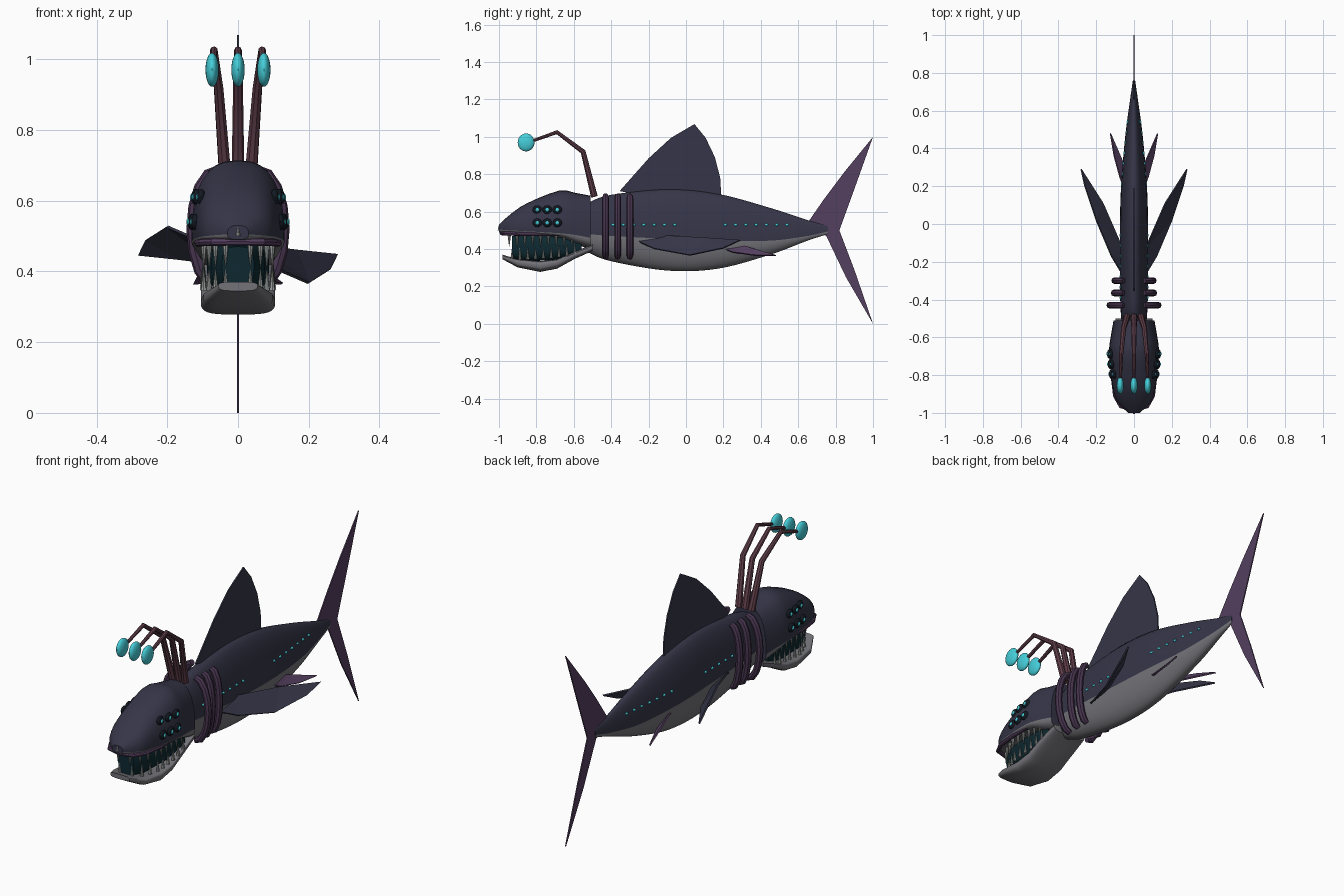
import bpy, bmesh, math
from mathutils import Vector

cube = bpy.data.objects.get("Cube")
if cube:
    bpy.data.objects.remove(cube)


def material(name, r, g, b):
    m = bpy.data.materials.new(name)
    m.use_nodes = True
    m.diffuse_color = (r, g, b, 1)
    m.node_tree.nodes["Principled BSDF"].inputs["Base Color"].default_value = (r, g, b, 1)
    return m


NAVY = material("dark navy skin", .036, .036, .065)
GREY = material("grey belly", .17, .17, .19)
PURPLE = material("purple fin", .09, .05, .115)
GILL = material("dark plum gill", .065, .036, .08)
STALK = material("red brown stalk", .12, .05, .068)
GLOW = material("cyan glow", .06, .62, .7)
MOUTH = material("deep teal mouth", .004, .022, .03)
TOOTH = material("pale tooth", .32, .35, .34)
SOCKET = material("black eye socket", .006, .01, .016)


def finish(bm, name, mats, smooth=True):
    bmesh.ops.recalc_face_normals(bm, faces=bm.faces[:])
    me = bpy.data.meshes.new(name)
    bm.to_mesh(me)
    bm.free()
    for m in mats:
        me.materials.append(m)
    ob = bpy.data.objects.new(name, me)
    bpy.context.collection.objects.link(ob)
    if smooth:
        select(ob)
        bpy.ops.object.shade_smooth_by_angle(angle=math.radians(40))
    return ob


def select(ob):
    bpy.ops.object.select_all(action='DESELECT')
    ob.select_set(True)
    bpy.context.view_layer.objects.active = ob


def refine(rows, steps):
    """Catmull-Rom interpolation of profile rows."""
    out = []
    for i in range(len(rows) - 1):
        p = [Vector(rows[min(max(i + k, 0), len(rows) - 1)]) for k in (-1, 0, 1, 2)]
        for s in range(steps):
            t = s / steps
            out.append((p[1] * 2 + (p[2] - p[0]) * t
                        + (p[0] * 2 - p[1] * 5 + p[2] * 4 - p[3]) * t ** 2
                        + (p[1] * 3 - p[0] - p[2] * 3 + p[3]) * t ** 3) / 2)
    return out + [Vector(rows[-1])]


def surface_x(rows, y, z, power):
    """Half width of a loft at a given place."""
    _, w, top, mid, low = min(rows, key=lambda r: abs(r[0] - y))
    h = min(abs(z - mid) / (top - mid if z > mid else mid - low), 1)
    return w * (1 - h ** power) ** (1 / power)


def loft(name, rows, power, mats, sides=32):
    """Rows are y, half width, top, widest height, bottom; lower half takes the last material."""
    bm = bmesh.new()
    rings = []
    for y, w, top, mid, low in rows:
        ring = []
        for k in range(sides):
            a = math.tau * k / sides
            c, s = math.cos(a), math.sin(a)
            if abs(s) < 1e-6:
                s = 0
            x = math.copysign(abs(c) ** (2 / power), c) * w
            z = mid + math.copysign(abs(s) ** (2 / power), s) * (top - mid if s > 0 else mid - low)
            ring.append(bm.verts.new((x, y, z)))
        rings.append(ring)
    for a, b in zip(rings, rings[1:]):
        for k in range(sides):
            n = (k + 1) % sides
            f = bm.faces.new((a[k], a[n], b[n], b[k]))
            f.material_index = 0 if k < sides // 2 else len(mats) - 1
    for ring in (rings[0], rings[-1]):
        bm.faces.new(ring)
    return finish(bm, name, mats)


def fin(name, points, mat, thick):
    bm = bmesh.new()
    bm.faces.new([bm.verts.new(p) for p in points])
    bmesh.ops.triangulate(bm, faces=bm.faces[:])
    ob = finish(bm, name, [mat], False)
    mod = ob.modifiers.new("thickness", 'SOLIDIFY')
    mod.thickness, mod.offset = thick, 0
    return ob


def tube(name, points, radii, mat, kind='POLY'):
    cu = bpy.data.curves.new(name, 'CURVE')
    cu.dimensions = '3D'
    cu.bevel_depth, cu.bevel_resolution = 1, 2
    cu.use_fill_caps = True
    sp = cu.splines.new(kind)
    sp.points.add(len(points) - 1)
    for p, co, r in zip(sp.points, points, radii):
        p.co, p.radius = (*co, 1), r
    cu.materials.append(mat)
    ob = bpy.data.objects.new(name, cu)
    bpy.context.collection.objects.link(ob)
    select(ob)
    bpy.ops.object.convert(target='MESH')
    bpy.ops.object.shade_smooth_by_angle(angle=math.radians(40))
    return ob


def ball(name, centre, size, mat, seg=16):
    bm = bmesh.new()
    bmesh.ops.create_uvsphere(bm, u_segments=seg, v_segments=seg // 2 + 2, radius=1)
    for v in bm.verts:
        v.co = Vector(centre) + Vector([c * s for c, s in zip(v.co, size)])
    return finish(bm, name, [mat])


def tooth(name, x, y, z, length, r=.009):
    bm = bmesh.new()
    bmesh.ops.create_cone(bm, cap_ends=True, segments=8, radius1=r, radius2=.001, depth=abs(length))
    for v in bm.verts:
        v.co = (v.co.x + x, v.co.y + y, z + (v.co.z + abs(length) / 2) * math.copysign(1, length))
    return finish(bm, name, [TOOTH])


# Body, head, jaw and mouth
body_rows = refine([
    (-.52, .066, .65, .48, .38), (-.4, .073, .69, .47, .335), (-.1, .075, .72, .455, .285),
    (.17, .07, .695, .445, .295), (.45, .048, .62, .445, .37), (.65, .022, .555, .47, .445),
    (.76, .006, .525, .495, .48)], 6)
loft("body", body_rows, 2, [NAVY, GREY])
head_rows = refine([
    (-1, .03, .53, .505, .49), (-.94, .09, .585, .5, .483), (-.85, .115, .645, .495, .475),
    (-.68, .132, .712, .485, .462), (-.59, .122, .70, .475, .425), (-.51, .108, .685, .46, .40)], 3)
loft("upper_head", head_rows, 2.6, [NAVY, GREY])
loft("lower_jaw", [
    (-.98, .055, .37, .36, .345), (-.9, .098, .345, .33, .302), (-.78, .105, .335, .315, .278),
    (-.69, .105, .345, .33, .295), (-.6, .104, .385, .37, .345), (-.5, .098, .425, .41, .39)],
    3.5, [GREY])
loft("mouth_interior", [(-.93, .045, .47, .42, .35), (-.86, .075, .48, .42, .335),
                        (-.7, .088, .475, .42, .34), (-.56, .085, .46, .42, .37)], 3, [MOUTH])

# Upper lip
lip_side = [(.112, -.67, .475), (.113, -.8, .48), (.1, -.91, .482), (.07, -.965, .483)]
lip = lip_side + [(0, -.985, .484)] + [(-x, y, z) for x, y, z in reversed(lip_side)]
tube("upper_lip", lip, [.006] + [.011] * (len(lip) - 2) + [.006], PURPLE)
tooth("snout_tooth", 0, -1, .5, .027, .007)

# Teeth around both jaws
for side in (-1, 1):
    for i in range(9):
        t = i / 8
        x = side * (.035 + .063 * min(1, t * 2.6) ** .7)
        y = -.945 + .335 * t
        tooth("upper_tooth", x, y, .475, -.062)
        tooth("lower_tooth", x, y + .015, .345 + .03 * t ** 3, .06)

# Eyes, three columns in two rows on each side
for side in (-1, 1):
    for y in (-.795, -.742, -.688):
        for z in (.61, .54):
            x = surface_x(head_rows, y, z, 2.6)
            ball("eye_socket", (side * x, y, z), (.012, .025, .023), SOCKET)
            ball("eye_glow", (side * (x + .008), y, z), (.008, .011, .011), GLOW, 10)

# Gill arches
for side in (-1, 1):
    for y, bulge in ((-.43, .128), (-.365, .105), (-.3, .102)):
        arch = []
        for i in range(9):
            a = math.pi * (i / 8 - .5)
            arch.append((side * (.055 + (bulge - .055) * math.cos(a)), y, .52 - .165 * math.sin(a)))
        tube("gill_arch", arch, [.015] + [.018] * 7 + [.014], GILL)

# Lateral glow spots
for side in (-1, 1):
    for start, count in ((-.39, 7), (.21, 7)):
        for i in range(count):
            y = start + .055 * i
            x = surface_x(body_rows, y, .53, 2)
            ball("side_light", (side * x, y, .53), (.006, .01, .007), GLOW, 8)

# Lure stalks with glowing bulbs
for k in (-1, 0, 1):
    tube("lure_stalk", [(.037 * k, -.49, .68), (.055 * k, -.55, .92), (.068 * k, -.69, 1.025),
                        (.073 * k, -.83, .975)], [.018, .014, .011, .008], STALK)
    ball("lure_bulb", (.073 * k, -.855, .97), (.019, .045, .048), GLOW, 20)

# Dorsal fin and tail
dorsal = [(-.355, .71), (-.2, .885), (-.08, .995), (.045, 1.068), (.105, .995), (.155, .89),
          (.183, .78), (.19, .66), (-.1, .66)]
fin("dorsal_fin", [(0, y, z) for y, z in dorsal], NAVY, .007)
tail = [(.65, .54), (.74, .67), (.845, .81), (1, 1), (.9, .72), (.82, .5), (.9, .29), (1, 0),
        (.855, .25), (.75, .47)]
fin("tail_fin", [(0, y, z) for y, z in tail], PURPLE, .006)

# Paired fins, tilted opposite ways on the two sides: x, y, drop below the fin axis
pectoral = [(.06, -.27, .0), (.12, -.17, .045), (.2, .02, .08), (.26, .2, .042), (.28, .29, 0),
            (.165, .11, -.012), (.06, -.13, -.025)]
pelvic = [(.04, .15, 0), (.075, .25, .02), (.105, .36, .018), (.125, .48, 0),
          (.06, .33, -.02), (.035, .24, -.025)]
for side, label in ((1, "left"), (-1, "right")):
    fin(label + "_pectoral_fin", [(side * x, y, .447 - side * d) for x, y, d in pectoral], NAVY, .008)
    fin(label + "_pelvic_fin", [(side * x, y, .42 - .1 * (y - .15) / .3 * .5 - side * d)
                                for x, y, d in pelvic], PURPLE, .008)
